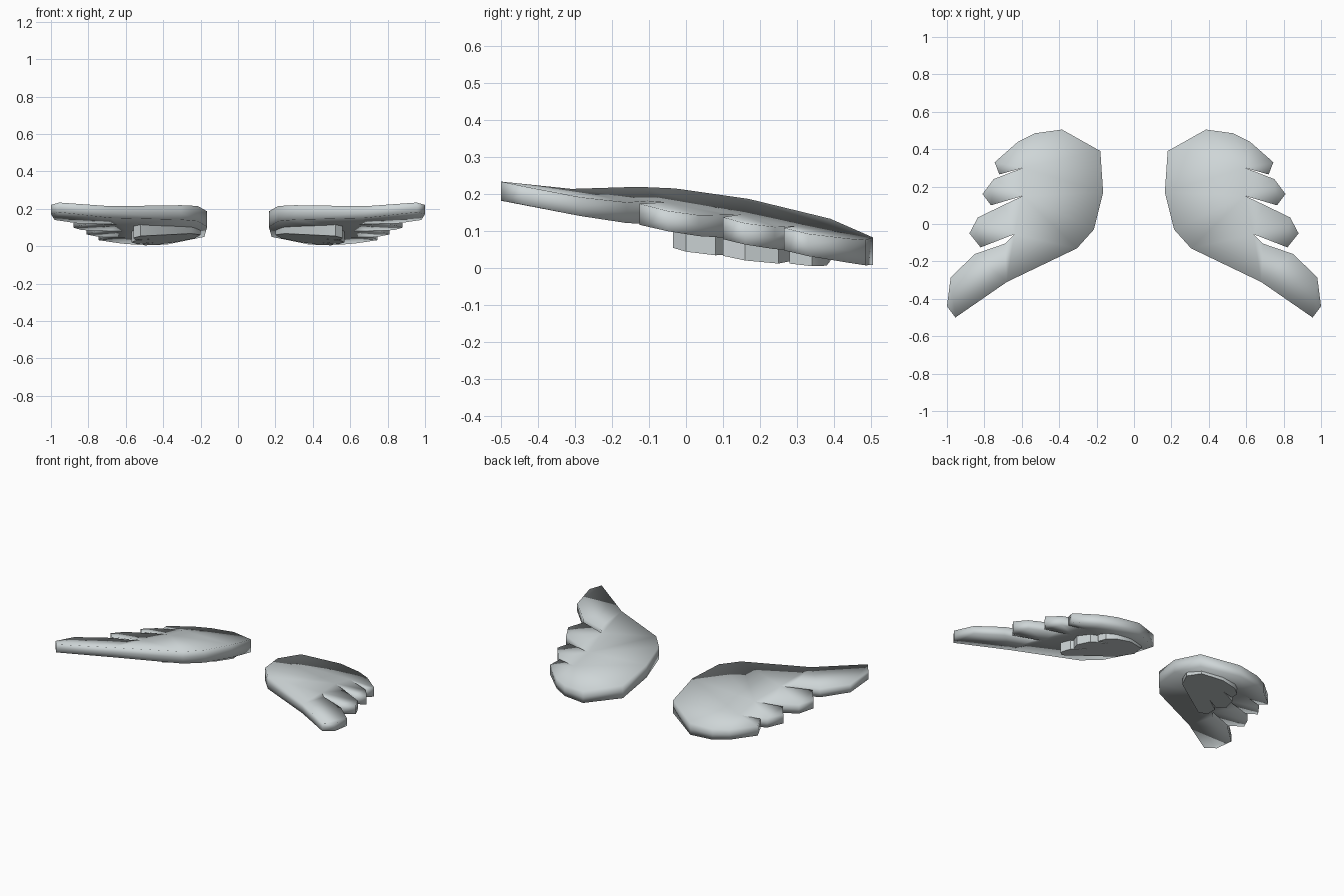
import bpy, bmesh, math

cube = bpy.data.objects.get("Cube")
if cube:
    bpy.data.objects.remove(cube, do_unlink=True)

feather_grey = bpy.data.materials.new("feather_grey")
feather_grey.use_nodes = True
GREY = (0.62, 0.67, 0.68, 1)
feather_grey.diffuse_color = GREY
feather_grey.node_tree.nodes["Principled BSDF"].inputs["Base Color"].default_value = GREY


def wing_height(x, y):
    """Middle surface of the wing: falls towards the back, slightly arched."""
    plane = 0.145 - 0.085 * (x - 0.165) - 0.2 * (y - 0.17)
    return plane - 0.2 * max(0, 1 - x) * (y - 0.17) ** 2


def covert_height(x, y):
    """Middle surface of the small under layer."""
    return 0.08 - 0.14 * (x - 0.54) - 0.14 * y


def slab(name, outline, height, half, rim, angle):
    """Outline with a raised top and bottom, inset by a rim, bent to a height rule."""
    bm = bmesh.new()
    for side in (1, -1):
        face = bm.faces.new([bm.verts.new((x, y, 0)) for x, y in outline[::side]])
        bmesh.ops.inset_region(bm, faces=[face], thickness=rim, use_boundary=True,
                               use_even_offset=False)
        for v in face.verts:
            v.co.z = side
    # Join the two halves along the shared outline
    bmesh.ops.remove_doubles(bm, verts=bm.verts[:], dist=0.0001)
    for v in bm.verts:
        v.co.z = height(v.co.x, v.co.y) + v.co.z * half(v.co.x)
    bmesh.ops.triangulate(bm, faces=[f for f in bm.faces if len(f.verts) > 4])
    bmesh.ops.recalc_face_normals(bm, faces=bm.faces[:])
    mesh = bpy.data.meshes.new(name)
    bm.to_mesh(mesh)
    bm.free()
    mesh.materials.append(feather_grey)
    ob = bpy.data.objects.new(name, mesh)
    bpy.context.collection.objects.link(ob)
    bpy.ops.object.select_all(action='DESELECT')
    ob.select_set(True)
    bpy.context.view_layer.objects.active = ob
    bpy.ops.object.shade_smooth_by_angle(angle=math.radians(angle))
    return ob


def mirrored(ob, name):
    """Opposite-side copy, flipped across x = 0."""
    copy = ob.copy()
    copy.data = ob.data.copy()
    copy.name = copy.data.name = name
    for v in copy.data.vertices:
        v.co.x *= -1
    copy.data.flip_normals()
    bpy.context.collection.objects.link(copy)


# Main wing: root, leading edge, then four feather tips from front to back
root = [(0.385, 0.505), (0.18, 0.39), (0.165, 0.17), (0.215, -0.03), (0.305, -0.13)]
feathers = [
    (0.68, -0.31), (0.955, -0.5), (1.0, -0.44), (0.98, -0.285), (0.85, -0.16), (0.69, -0.105),
    (0.64, -0.055), (0.82, -0.125), (0.88, -0.05), (0.835, 0.035), (0.69, 0.105),
    (0.595, 0.15), (0.765, 0.1), (0.81, 0.16), (0.75, 0.24),
    (0.595, 0.3), (0.72, 0.265), (0.745, 0.33), (0.62, 0.44), (0.53, 0.485)]
wing = slab("left_wing", root + feathers, wing_height,
            lambda x: 0.045 - 0.02 * x, 0.03, 110)
mirrored(wing, "right_wing")

# Small layer of three feathers under each wing
under = [(0.35, 0.39), (0.23, 0.34), (0.2, 0.24), (0.25, 0.14), (0.52, -0.035),
         (0.56, 0.0), (0.55, 0.08), (0.46, 0.14), (0.54, 0.1), (0.57, 0.16), (0.54, 0.25),
         (0.44, 0.29), (0.51, 0.28), (0.5, 0.34), (0.45, 0.38)]
covert = slab("left_under_feathers", under, covert_height,
              lambda x: 0.033, 0.006, 40)
mirrored(covert, "right_under_feathers")
